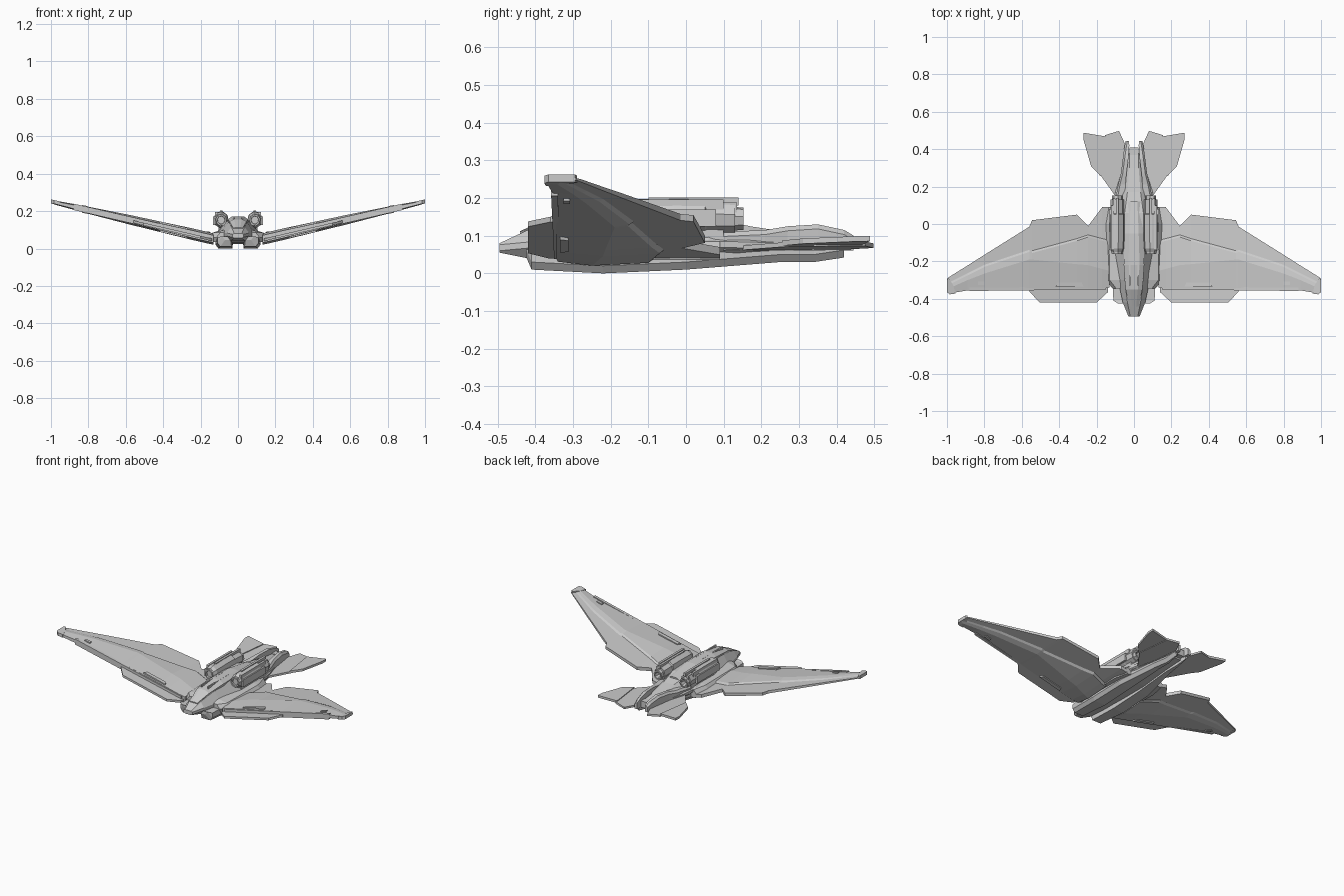
import bpy, bmesh
from math import cos, sin, pi


def loft(name, rings, mirror=False):
    """Skin a list of equal-length point rings and cap the ends."""
    bm = bmesh.new()
    vs = [[bm.verts.new(p) for p in r] for r in rings]
    n = len(rings[0])
    for a, b in zip(vs, vs[1:]):
        for i in range(n):
            j = (i + 1) % n
            bm.faces.new((a[i], a[j], b[j], b[i]))
    bm.faces.new(vs[0][::-1])
    bm.faces.new(vs[-1])
    bmesh.ops.recalc_face_normals(bm, faces=bm.faces)
    me = bpy.data.meshes.new(name)
    bm.to_mesh(me)
    bm.free()
    ob = bpy.data.objects.new(name, me)
    bpy.context.collection.objects.link(ob)
    if mirror:
        ob.modifiers.new("mirror", 'MIRROR').use_axis[0] = True
    return ob


def plate(name, outline, zfun, t):
    """Thin mirrored plate following a height function."""
    return loft(name, [[(x, y, zfun(x, y) + s * t) for x, y in outline] for s in (-1, 1)], True)


def box(name, x0, x1, y0, y1, z0, z1, mirror=True):
    return loft(name, [[(x0, y, z0), (x1, y, z0), (x1, y, z1), (x0, y, z1)] for y in (y0, y1)], mirror)


def hull(name, stations):
    """Hexagonal-ish hull; station = y, z bottom, z waist, z top, half widths bottom/waist/top."""
    rings = []
    for y, zb, zm, zt, wb, wm, wt in stations:
        half = [(wb, zb), (wm, zm - 0.008), (wm, zm + 0.008), (wt, zt)]
        rings.append([(x, y, z) for x, z in half] + [(-x, y, z) for x, z in half[::-1]])
    return loft(name, rings)


def wz(x, y=0):
    return 0.055 + 0.23 * (x - 0.15)


# main body
hull("fuselage", [
    (-0.495, 0.055, 0.068, 0.080, 0.02, 0.030, 0.02),
    (-0.42, 0.040, 0.075, 0.115, 0.04, 0.060, 0.035),
    (-0.30, 0.030, 0.075, 0.140, 0.06, 0.085, 0.050),
    (-0.12, 0.025, 0.080, 0.155, 0.07, 0.110, 0.055),
    (0.06, 0.025, 0.078, 0.150, 0.07, 0.115, 0.050),
    (0.17, 0.035, 0.075, 0.125, 0.05, 0.100, 0.035),
    (0.30, 0.045, 0.072, 0.105, 0.03, 0.060, 0.025),
    (0.38, 0.050, 0.072, 0.095, 0.03, 0.045, 0.025)])

# canopy and spine
hull("canopy", [
    (-0.44, 0.09, 0.102, 0.112, 0.02, 0.025, 0.012),
    (-0.35, 0.10, 0.135, 0.155, 0.05, 0.045, 0.020),
    (-0.22, 0.11, 0.148, 0.172, 0.06, 0.055, 0.030),
    (-0.05, 0.11, 0.148, 0.170, 0.05, 0.050, 0.025),
    (0.12, 0.10, 0.128, 0.145, 0.04, 0.035, 0.018)])
box("canopy_rail", 0.018, 0.026, -0.33, -0.13, 0.145, 0.172)

# shoulders joining body and wings
loft("shoulder", [[(0.05, y, 0.04), (w, y, 0.035), (w + 0.01, y, 0.06), (w - 0.01, y, 0.085), (0.05, y, zt)]
                  for y, w, zt in ((-0.345, 0.105, 0.09), (-0.30, 0.14, 0.105), (0.0, 0.145, 0.11), (0.09, 0.125, 0.10))], True)

# twin belly keels
loft("keel", [[(a, y, zb), (b - 0.015, y, zb), (b, y, zb + 0.02), (b, y, zt), (a, y, zt)]
              for y, a, b, zb, zt in ((-0.425, 0.04, 0.085, 0.045, 0.065), (-0.41, 0.035, 0.11, 0.01, 0.06),
                                      (-0.22, 0.03, 0.12, 0.0, 0.06), (0.0, 0.03, 0.115, 0.01, 0.06),
                                      (0.25, 0.025, 0.07, 0.03, 0.065), (0.34, 0.025, 0.055, 0.03, 0.065),
                                      (0.42, 0.03, 0.05, 0.042, 0.065))], True)

# tail rails and tail block
loft("tail_rail", [[(a, y, 0.06), (b, y, 0.06), (b, y, zt - 0.012), (b - 0.01, y, zt), (a, y, zt)]
                   for y, a, b, zt in ((0.10, 0.055, 0.105, 0.11), (0.21, 0.045, 0.085, 0.115), (0.27, 0.04, 0.07, 0.125),
                                       (0.35, 0.03, 0.06, 0.130), (0.42, 0.025, 0.05, 0.115), (0.445, 0.027, 0.045, 0.10))], True)
box("tail_block", -0.025, 0.025, 0.37, 0.41, 0.06, 0.10, False)

# wings: thick front spar area stepping down to a thin rear panel
rings = []
for x, yf, crest, ridge, rear, t in (
        (0.13, -0.34, -0.25, -0.10, 0.09, 0.030), (0.17, -0.345, -0.24, -0.09, 0.09, 0.031),
        (0.245, -0.345, -0.22, -0.07, -0.01, 0.031), (0.305, -0.345, -0.215, -0.09, 0.05, 0.030),
        (0.545, -0.345, -0.19, -0.155, 0.02, 0.026), (0.56, -0.345, -0.19, -0.15, -0.015, 0.026),
        (0.80, -0.35, -0.265, -0.23, -0.165, 0.019), (0.89, -0.355, -0.30, -0.275, -0.222, 0.015),
        (0.98, -0.37, -0.34, -0.32, -0.278, 0.011), (1.0, -0.36, -0.335, -0.32, -0.292, 0.008)):
    z = wz(x)
    prof = [(yf, t * 0.65), (crest, t), (ridge, t * 0.75), (ridge + 0.012, t * 0.45), (rear, t * 0.33)]
    rings.append([(x, y, z + h) for y, h in prof] + [(x, y, z - h) for y, h in prof[::-1]])
loft("wing", rings, True)

# leading flap under the front edge, with edge strip and raised fittings
plate("leading_flap", [(0.14, -0.33), (0.14, -0.365), (0.20, -0.42), (0.505, -0.42), (0.56, -0.36), (0.56, -0.33)],
      lambda x, y: wz(x) - 0.006, 0.007)
plate("edge_strip", [(0.15, -0.350), (0.15, -0.335), (0.88, -0.340), (0.88, -0.358)], wz, 0.017)
plate("wing_latch", [(0.27, -0.335), (0.28, -0.312), (0.41, -0.312), (0.42, -0.335)], wz, 0.028)
plate("wing_tip_fitting", [(0.80, -0.325), (0.80, -0.308), (0.835, -0.308), (0.835, -0.325)], wz, 0.021)
plate("tip_cap", [(0.955, -0.372), (0.985, -0.376), (1.0, -0.365), (1.0, -0.295), (0.99, -0.29), (0.965, -0.33)],
      lambda x, y: wz(x) + 0.002, 0.010)

# tail fins: inner panel and overlapping outer panel
fz = lambda x, y: 0.06 + 0.08 * x + 0.02 * (y - 0.15)
plate("inner_tail_fin", [(0.03, 0.15), (0.10, 0.15), (0.182, 0.265), (0.155, 0.475), (0.08, 0.498), (0.045, 0.42), (0.03, 0.40)],
      fz, 0.006)
plate("outer_tail_fin", [(0.178, 0.255), (0.23, 0.31), (0.27, 0.45), (0.27, 0.488), (0.15, 0.468)],
      lambda x, y: fz(x, y) + 0.004, 0.007)


# engine pods: tilted octagonal sections
def octagon(y, cx, cz, rx, rz, lean=0.22):
    pts = []
    for i in range(8):
        a = pi / 8 + i * pi / 4
        u, v = rx * cos(a), rz * sin(a)
        pts.append((cx + u * cos(lean) + v * sin(lean), y, cz - u * sin(lean) + v * cos(lean)))
    return pts


loft("engine_pod", [octagon(y, 0.09, z, rx, rz) for y, z, rx, rz in (
    (-0.15, 0.152, 0.030, 0.035), (-0.13, 0.152, 0.040, 0.046), (-0.03, 0.154, 0.041, 0.047),
    (0.05, 0.153, 0.041, 0.047), (0.055, 0.150, 0.037, 0.042), (0.13, 0.148, 0.036, 0.041), (0.13, 0.145, 0.028, 0.032),
    (0.152, 0.145, 0.028, 0.030), (0.152, 0.145, 0.020, 0.022), (0.12, 0.145, 0.015, 0.016))], True)
loft("pod_intake", [octagon(y, 0.09, 0.152, r, r * 1.1) for y, r in (
    (-0.13, 0.032), (-0.16, 0.029), (-0.16, 0.021), (-0.135, 0.017))], True)

# pod trim: top rails, rear fin and pylon
for name, x0, x1, y0, y1, z0, z1 in (
        ("pod_outer_rail", 0.108, 0.122, -0.14, 0.10, 0.17, 0.196),
        ("pod_inner_rail", 0.082, 0.096, -0.10, 0.14, 0.18, 0.202),
        ("pod_rear_fin", 0.098, 0.112, 0.07, 0.135, 0.16, 0.188),
        ("pod_side_box", 0.122, 0.134, -0.14, 0.08, 0.125, 0.17),
        ("pod_pylon", 0.05, 0.105, -0.12, 0.10, 0.08, 0.125)):
    box(name, x0, x1, y0, y1, z0, z1)
